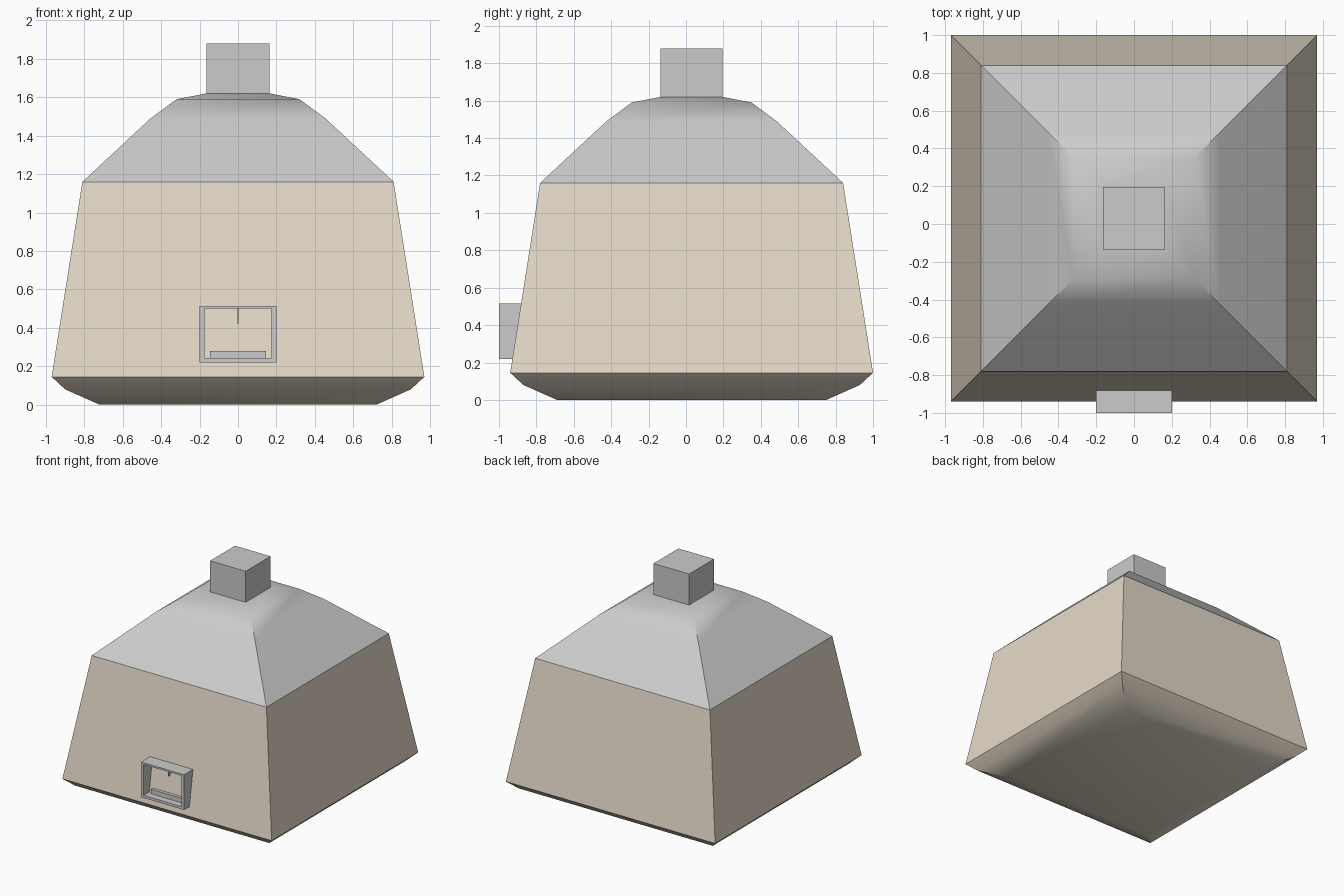
import bpy, bmesh, math

if "Cube" in bpy.data.objects:
    bpy.data.objects.remove(bpy.data.objects["Cube"])

CY = 0.03  # centre of the square body in y

beige = bpy.data.materials.new("beige_clay")
beige.diffuse_color = (0.78, 0.70, 0.58, 1)
beige.use_nodes = True
beige.node_tree.nodes["Principled BSDF"].inputs["Base Color"].default_value = beige.diffuse_color


def finish(name, bm, mat=None):
    bmesh.ops.recalc_face_normals(bm, faces=bm.faces)
    me = bpy.data.meshes.new(name)
    bm.to_mesh(me)
    bm.free()
    ob = bpy.data.objects.new(name, me)
    bpy.context.collection.objects.link(ob)
    if mat:
        me.materials.append(mat)
    bpy.ops.object.select_all(action='DESELECT')
    ob.select_set(True)
    bpy.context.view_layer.objects.active = ob
    bpy.ops.object.shade_smooth_by_angle(angle=math.radians(30))
    return ob


def square_loft(name, profile, mat=None, cap_bottom=True, cap_top=True):
    """Stack square rings given as (half width, z)."""
    bm = bmesh.new()
    rings = [[bm.verts.new((sx * h, CY + sy * h, z))
              for sx, sy in ((-1, -1), (1, -1), (1, 1), (-1, 1))]
             for h, z in profile]
    for a, b in zip(rings, rings[1:]):
        for i in range(4):
            j = (i + 1) % 4
            bm.faces.new((a[i], a[j], b[j], b[i]))
    if cap_bottom:
        bm.faces.new(rings[0][::-1])
    if cap_top:
        bm.faces.new(rings[-1])
    return finish(name, bm, mat)


def add_box(bm, x0, x1, y0, y1, z0, z1):
    vs = bmesh.ops.create_cube(bm, size=1)["verts"]
    for v in vs:
        v.co = (x1 if v.co.x > 0 else x0,
                y1 if v.co.y > 0 else y0,
                z1 if v.co.z > 0 else z0)


# Tapered clay body with a rounded base
square_loft("body", [(0.72, 0), (0.90, 0.08), (0.97, 0.145), (0.81, 1.16)],
            beige, cap_top=False)

# Roof curving in towards the chimney
square_loft("roof", [(0.81, 1.16), (0.455, 1.49), (0.32, 1.59), (0.165, 1.62)],
            cap_bottom=False)

# Chimney block
bm = bmesh.new()
add_box(bm, -0.165, 0.165, CY - 0.165, CY + 0.165, 1.615, 1.88)
finish("chimney", bm)

# Hollow frame of the front opening, running back into the sloping wall
bm = bmesh.new()
outer = [(-0.2, 0.22), (0.2, 0.22), (0.2, 0.515), (-0.2, 0.515)]
inner = [(-0.175, 0.242), (0.175, 0.242), (0.175, 0.5), (-0.175, 0.5)]
loops = [[bm.verts.new((x, y, z)) for x, z in pts]
         for y, pts in ((-0.87, outer), (-1.0, outer), (-1.0, inner), (-0.87, inner))]
for k in range(4):
    a, b = loops[k], loops[(k + 1) % 4]
    for i in range(4):
        j = (i + 1) % 4
        bm.faces.new((a[i], a[j], b[j], b[i]))
finish("opening_frame", bm)

# Low sill against the wall inside the opening
bm = bmesh.new()
add_box(bm, -0.145, 0.145, -0.945, -0.9, 0.242, 0.28)
finish("opening_sill", bm)

# Thin divider hanging from the top of the opening
bm = bmesh.new()
add_box(bm, -0.002, 0.002, -0.925, -0.88, 0.42, 0.5)
finish("opening_divider", bm)
